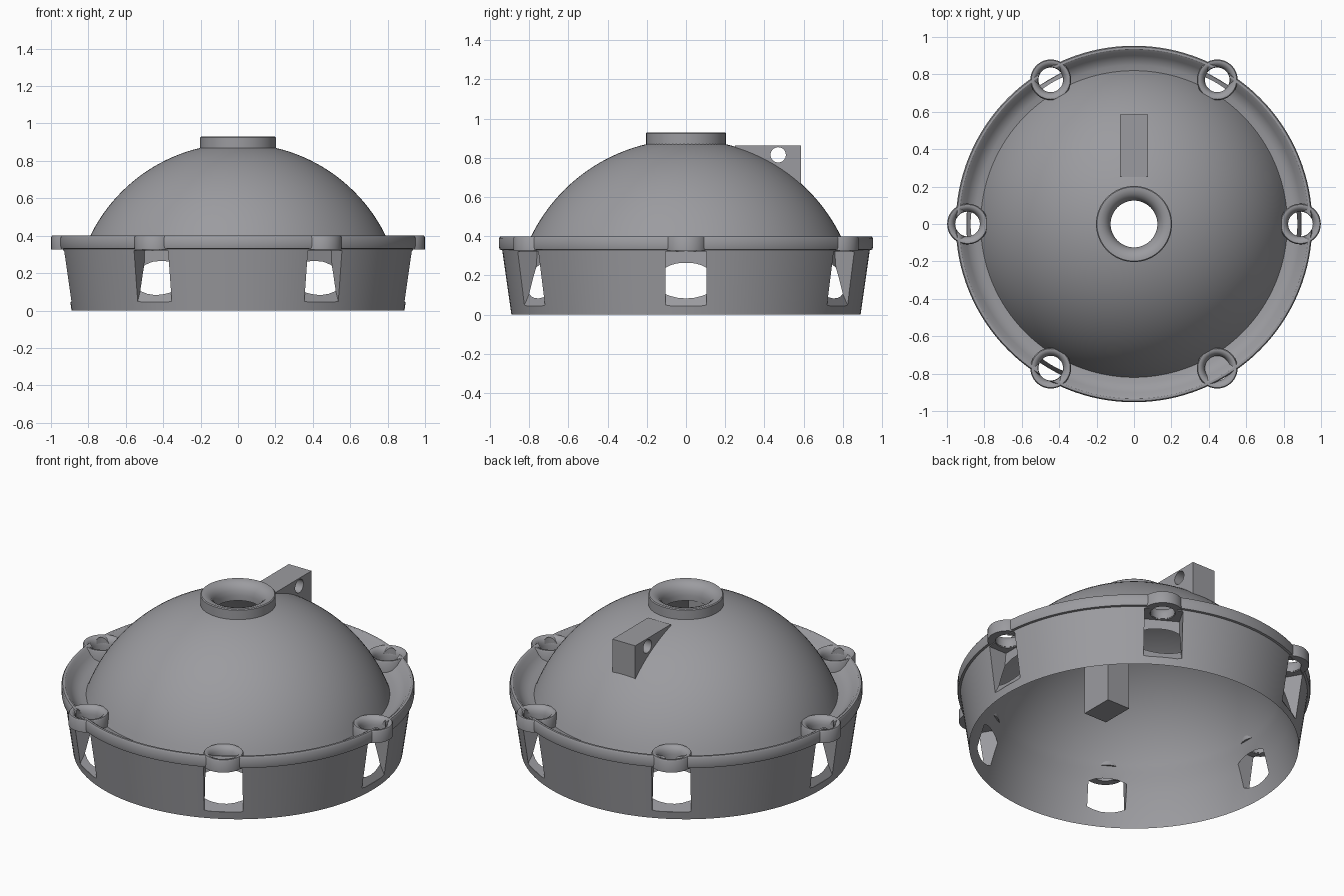
import bpy, bmesh, math
from mathutils import Matrix, Vector

if "Cube" in bpy.data.objects:
    bpy.data.objects.remove(bpy.data.objects["Cube"])

grey = bpy.data.materials.new("grey_metal")
grey.diffuse_color = (0.33, 0.33, 0.35, 1)
grey.use_nodes = True
grey.node_tree.nodes["Principled BSDF"].inputs["Base Color"].default_value = grey.diffuse_color


def make(name, bm, smooth=True):
    bmesh.ops.recalc_face_normals(bm, faces=bm.faces)
    me = bpy.data.meshes.new(name)
    bm.to_mesh(me)
    bm.free()
    ob = bpy.data.objects.new(name, me)
    bpy.context.collection.objects.link(ob)
    me.materials.append(grey)
    if smooth:
        shade(ob)
    return ob


def shade(ob):
    bpy.ops.object.select_all(action='DESELECT')
    ob.select_set(True)
    bpy.context.view_layer.objects.active = ob
    bpy.ops.object.shade_smooth_by_angle(angle=math.radians(32))


def revolve(name, profile, steps, center=(0, 0), smooth=True):
    """Closed (radius, z) profile turned about a vertical axis."""
    bm = bmesh.new()
    rings = []
    for i in range(steps):
        a = 2 * math.pi * i / steps
        rings.append([bm.verts.new((center[0] + r * math.cos(a), center[1] + r * math.sin(a), z))
                      for r, z in profile])
    n = len(profile)
    for i in range(steps):
        p, q = rings[i], rings[(i + 1) % steps]
        for j in range(n):
            k = (j + 1) % n
            bm.faces.new((p[j], q[j], q[k], p[k]))
    return make(name, bm, smooth)


def prism(name, profile, half_width, angle=0, smooth=False):
    """(distance, z) profile extruded sideways, then turned about z."""
    bm = bmesh.new()
    a = [bm.verts.new((d, -half_width, z)) for d, z in profile]
    b = [bm.verts.new((d, half_width, z)) for d, z in profile]
    bm.faces.new(a)
    bm.faces.new(b)
    for i in range(len(a)):
        j = (i + 1) % len(a)
        bm.faces.new((a[i], a[j], b[j], b[i]))
    bmesh.ops.transform(bm, matrix=Matrix.Rotation(angle, 4, 'Z'), verts=bm.verts)
    return make(name, bm, smooth)


def rod(name, radius, depth, matrix):
    bm = bmesh.new()
    bmesh.ops.create_cone(bm, cap_ends=True, segments=32, radius1=radius, radius2=radius,
                          depth=depth, matrix=matrix)
    return make(name, bm, False)


def cut(ob, cutter):
    mod = ob.modifiers.new("cut", 'BOOLEAN')
    mod.operation = 'DIFFERENCE'
    mod.solver = 'EXACT'
    mod.object = cutter
    bpy.ops.object.select_all(action='DESELECT')
    bpy.context.view_layer.objects.active = ob
    ob.select_set(True)
    bpy.ops.object.modifier_apply(modifier=mod.name)
    bpy.data.objects.remove(cutter)


# Domed shell with trough, raised rim and tapering skirt
CZ = 0.014


def arc(radius, r0, r1, n=22):
    a0, a1 = math.asin(r0 / radius), math.asin(r1 / radius)
    return [(radius * math.sin(a0 + (a1 - a0) * i / n),
             CZ + radius * math.cos(a0 + (a1 - a0) * i / n)) for i in range(n + 1)]


skirt = [(0.89, 0), (0.937, 0.33), (0.95, 0.332), (0.953, 0.345), (0.953, 0.39), (0.947, 0.4),
         (0.935, 0.4), (0.92, 0.39), (0.9, 0.365), (0.875, 0.345), (0.85, 0.336)]
inner_skirt = [(0.822, 0.26), (0.845, 0.19), (0.868, 0.11), (0.883, 0.04)]
shell = revolve("domed_shell", skirt + arc(0.879, 0.82, 0.15) + arc(0.852, 0.15, 0.803) + inner_skirt,
                128, smooth=False)

# Pockets under the bolt bosses and bolt holes through the trough
for i in range(6):
    ang = i * math.pi / 3
    cut(shell, prism("pocket_cutter", [(0.815, 0.322), (0.825, 0.2), (0.85, 0.13), (0.893, 0.045),
                                       (1.1, 0.045), (1.1, 0.322)], 0.105, ang))
    if i != 5:
        pos = Vector((0.89 * math.cos(ang), 0.89 * math.sin(ang), 0.36))
        cut(shell, rod("hole_cutter", 0.068, 0.16, Matrix.Translation(pos)))
shade(shell)

# Six rounded bolt bosses around the rim
boss = [(0.066, 0.327), (0.109, 0.327), (0.109, 0.392), (0.104, 0.4), (0.094, 0.4),
        (0.08, 0.392), (0.07, 0.375), (0.066, 0.355)]
for i in range(6):
    ang = i * math.pi / 3
    revolve("bolt_boss_%d" % (i + 1), boss, 36, (0.89 * math.cos(ang), 0.89 * math.sin(ang)))

# Top collar with a rounded mouth
revolve("top_collar", [(0.203, 0.855), (0.203, 0.925), (0.198, 0.93), (0.182, 0.93), (0.16, 0.922),
                       (0.143, 0.908), (0.131, 0.888), (0.125, 0.86), (0.125, 0.83), (0.155, 0.83)], 64)

# Hanging lug with a cross hole
lug = prism("hanging_lug", [(0.25, 0.862), (0.585, 0.862), (0.585, 0.64), (0.42, 0.73), (0.25, 0.82)],
            0.075, math.pi / 2)
cut(lug, rod("lug_hole_cutter", 0.039, 0.4,
             Matrix.Translation((0, 0.47, 0.815)) @ Matrix.Rotation(math.pi / 2, 4, 'Y')))
shade(lug)

# Post hanging inside the dome
prism("inner_post", [(-0.325, 0.32), (-0.13, 0.32), (-0.13, 0.85), (-0.325, 0.81)], 0.075, math.pi / 2)
